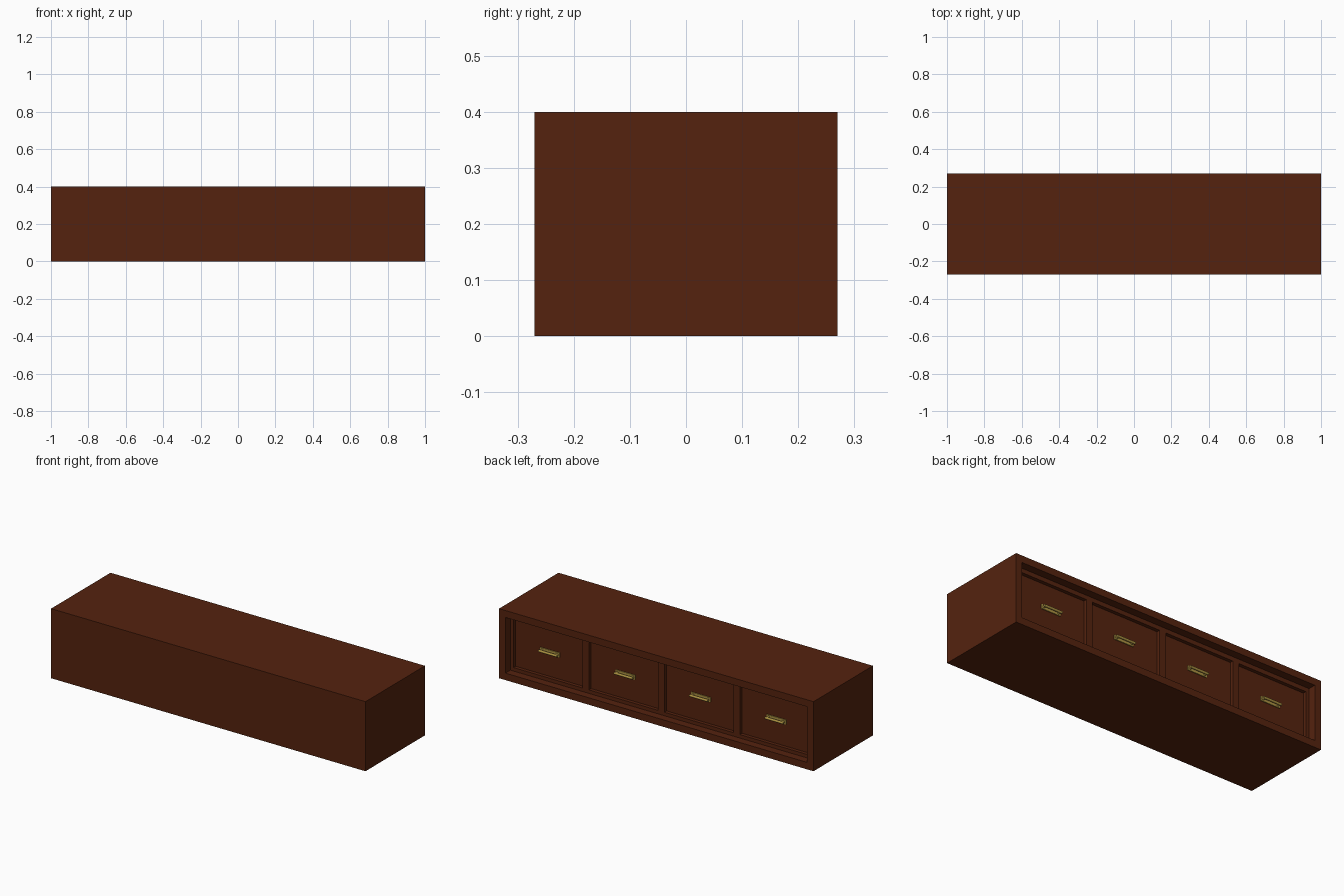
import bpy, bmesh, math
from mathutils import Matrix, Vector

if "Cube" in bpy.data.objects:
    bpy.data.objects.remove(bpy.data.objects["Cube"])


def material(name, rgb):
    m = bpy.data.materials.new(name)
    m.diffuse_color = (*rgb, 1)
    m.use_nodes = True
    m.node_tree.nodes["Principled BSDF"].inputs["Base Color"].default_value = m.diffuse_color
    return m


WOOD = material("dark_wood", (0.090, 0.0165, 0.0045))
BRASS = material("brass", (0.42, 0.29, 0.055))


def finish(bm, name, mat):
    me = bpy.data.meshes.new(name)
    bm.to_mesh(me)
    bm.free()
    me.materials.append(mat)
    ob = bpy.data.objects.new(name, me)
    bpy.context.collection.objects.link(ob)
    return ob


def add_box(bm, lo, hi):
    lo, hi = Vector(lo), Vector(hi)
    bmesh.ops.create_cube(bm, size=1, matrix=Matrix.Translation((lo + hi) / 2) @ Matrix.Diagonal((*(hi - lo), 1)))


def box(name, lo, hi, mat=WOOD):
    bm = bmesh.new()
    add_box(bm, lo, hi)
    return finish(bm, name, mat)


W, D, H, T = 1.0, 0.27, 0.40, 0.04
FRAME_Y, DRAWER_Y = 0.225, 0.205      # recessed face frame, drawers set deeper
Z0, Z1 = 0.06, 0.335                  # drawer opening heights
PITCH = 2 * (W - T) / 4

# Carcass
box("top_panel", (-W, -D, H - T), (W, D, H))
box("bottom_panel", (-W, -D, 0), (W, D, T))
for side, x in (("left", -W), ("right", W - T)):
    box(side + "_side_panel", (x, -D, T), (x + T, D, H - T))
box("plain_panel", (-W + T, -D, T), (W - T, -D + 0.02, H - T))

# Recessed face frame
box("upper_rail", (-W + T, 0.16, Z1), (W - T, FRAME_Y, H - T))
box("lower_rail", (-W + T, 0.16, T), (W - T, FRAME_Y, Z0))
for i in range(5):
    x = -W + T + i * PITCH
    box("divider_%d" % i, (max(x - 0.02, -W + T), 0.16, Z0), (min(x + 0.02, W - T), FRAME_Y, Z1))


def handle(name, cx, cz):
    bm = bmesh.new()
    # Backplate
    add_box(bm, (cx - 0.062, DRAWER_Y, cz - 0.013), (cx + 0.062, DRAWER_Y + 0.005, cz + 0.013))
    # Posts
    for s in (-1, 1):
        bmesh.ops.create_cone(bm, cap_ends=True, segments=16, radius1=0.007, radius2=0.006, depth=0.018,
                              matrix=Matrix.Translation((cx + s * 0.048, DRAWER_Y + 0.012, cz))
                              @ Matrix.Rotation(-math.pi / 2, 4, 'X'))
    # Grip bar
    bmesh.ops.create_cone(bm, cap_ends=True, segments=20, radius1=0.007, radius2=0.007, depth=0.116,
                          matrix=Matrix.Translation((cx, DRAWER_Y + 0.02, cz))
                          @ Matrix.Rotation(math.pi / 2, 4, 'Y'))
    ob = finish(bm, name, BRASS)
    bpy.ops.object.select_all(action='DESELECT')
    bpy.context.view_layer.objects.active = ob
    ob.select_set(True)
    bpy.ops.object.shade_smooth_by_angle(angle=math.radians(40))


# Drawers and pulls
for i in range(4):
    cx = -W + T + (i + 0.5) * PITCH
    hw = PITCH / 2 - 0.02
    box("drawer_%d" % i, (cx - hw, -0.2, Z0), (cx + hw, DRAWER_Y, Z1))
    handle("drawer_handle_%d" % i, cx, 0.2)
